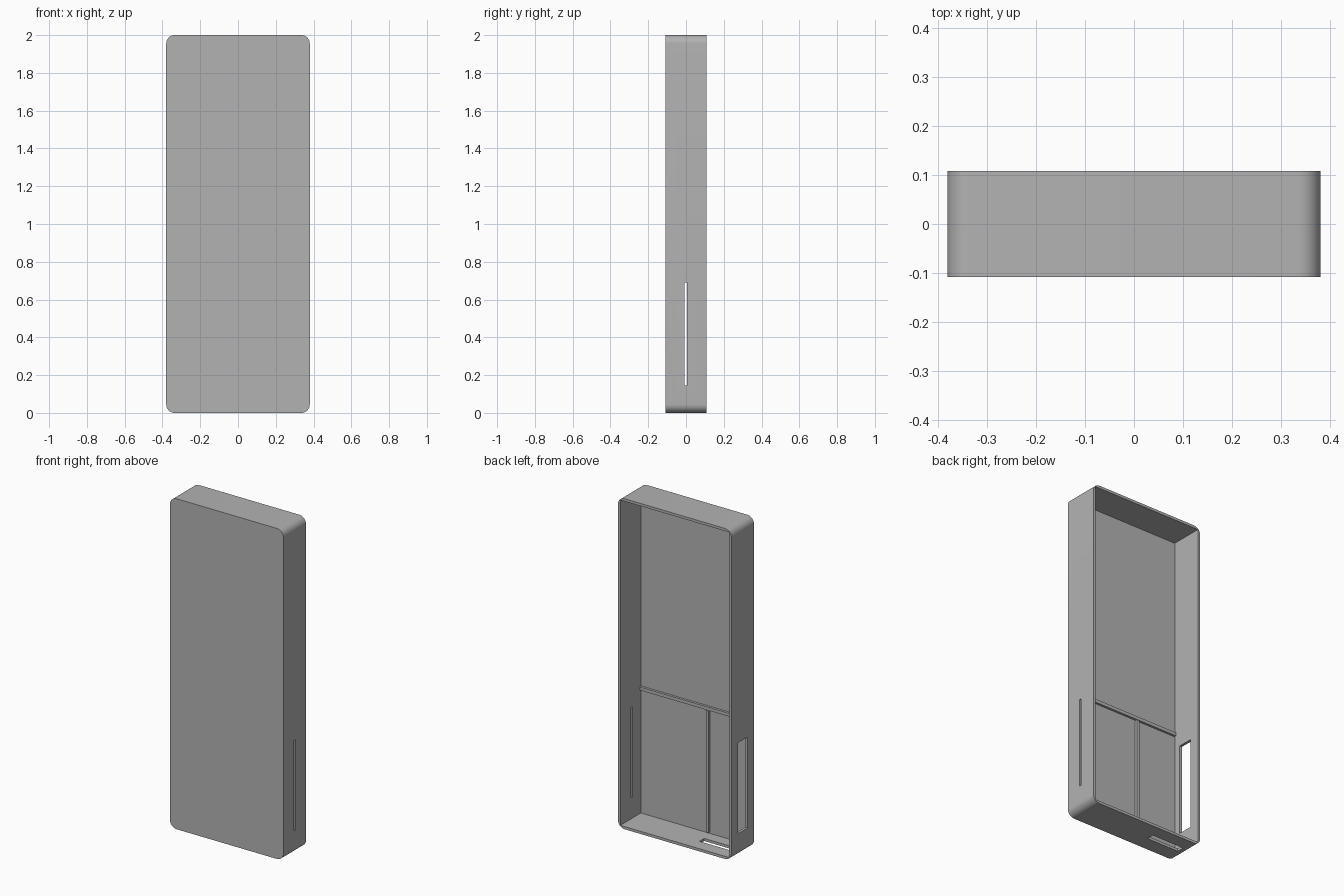
import bpy, bmesh
from mathutils import Vector

if "Cube" in bpy.data.objects:
    bpy.data.objects.remove(bpy.data.objects["Cube"], do_unlink=True)

grey = bpy.data.materials.new("plain_grey")
grey.use_nodes = True
COLOUR = (0.45, 0.45, 0.45, 1)
grey.diffuse_color = COLOUR
grey.node_tree.nodes["Principled BSDF"].inputs["Base Color"].default_value = COLOUR

W, D, H = 0.38, 0.108, 2.0      # half width, half depth, height
WALL, PANEL = 0.016, 0.02       # side wall and front panel thickness
RADIUS = 0.045
FLOOR_Y = -D + PANEL


def box(name, x, y, z, radius=0):
    """Box between (min, max) pairs; radius rounds the edges running along y."""
    bm = bmesh.new()
    bmesh.ops.create_cube(bm, size=1)
    low, high = (Vector(c) for c in zip(x, y, z))
    for v in bm.verts:
        v.co = (low + high) / 2 + v.co * (high - low)
    if radius:
        along_y = [e for e in bm.edges
                   if abs(e.verts[0].co.y - e.verts[1].co.y) > 0.01]
        bmesh.ops.bevel(bm, geom=along_y, offset=radius, segments=10,
                        profile=0.5, affect='EDGES')
    mesh = bpy.data.meshes.new(name)
    bm.to_mesh(mesh)
    bm.free()
    mesh.materials.append(grey)
    obj = bpy.data.objects.new(name, mesh)
    bpy.context.collection.objects.link(obj)
    return obj


def cut(target, x, y, z):
    """Remove a box-shaped volume from the target."""
    cutter = box("cutter", x, y, z)
    cutter.hide_render = True
    mod = target.modifiers.new("cut", 'BOOLEAN')
    mod.operation, mod.solver, mod.object = 'DIFFERENCE', 'EXACT', cutter
    bpy.context.view_layer.objects.active = target
    bpy.ops.object.modifier_apply(modifier=mod.name)
    bpy.data.objects.remove(cutter, do_unlink=True)


# Tray shell, open at the back, with square inner corners
case = box("case_shell", (-W, W), (-D, D), (0, H), RADIUS)
cut(case, (-W + WALL, W - WALL), (FLOOR_Y, D + 0.1), (WALL, H - WALL))

# Thin slit in one side, wide window in the other, port in the bottom
cut(case, (W - 0.05, W + 0.05), (-0.008, 0.005), (0.145, 0.69))
cut(case, (-W - 0.05, -W + 0.05), (-0.046, 0.044), (0.14, 0.69))
cut(case, (-0.325, -0.11), (-0.017, 0.028), (-0.05, 0.05))

bpy.ops.object.select_all(action='DESELECT')
case.select_set(True)
bpy.context.view_layer.objects.active = case
bpy.ops.object.shade_smooth_by_angle(angle=0.5)

# Low dividing ribs on the inside of the front panel
RIB_Y = (FLOOR_Y - 0.005, FLOOR_Y + 0.014)
box("cross_rib", (-W + WALL + 0.004, W - WALL - 0.004), RIB_Y, (0.765, 0.785))
box("upright_rib", (-0.1, -0.082), RIB_Y, (0.025, 0.762))
